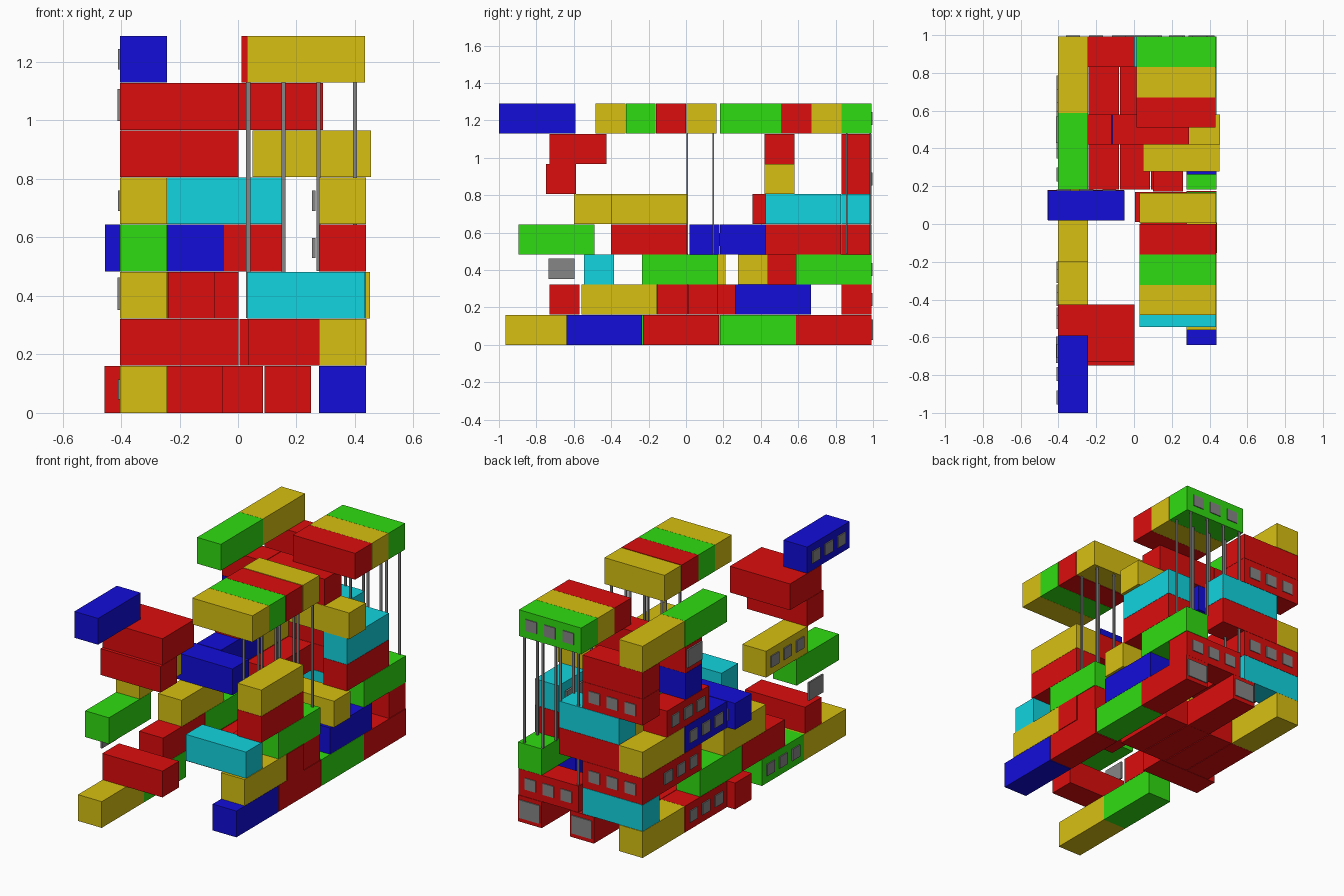
import bpy

if "Cube" in bpy.data.objects:
    bpy.data.objects.remove(bpy.data.objects["Cube"])

PITCH, H, W, L = 0.1613, 0.16, 0.16, 0.405
COLOURS = {
    "red": (0.72, 0.004, 0.004, 1), "yellow": (0.69, 0.53, 0.006, 1),
    "green": (0.03, 0.72, 0.006, 1), "blue": (0.006, 0.004, 0.70, 1),
    "cyan": (0.006, 0.66, 0.74, 1), "grey": (0.24, 0.24, 0.24, 1),
}
MATS = {}
for key, rgba in COLOURS.items():
    MATS[key] = bpy.data.materials.new(key + "_paint")
    MATS[key].diffuse_color = rgba


def box(name, colour, x0, x1, y0, y1, z0, z1):
    bpy.ops.mesh.primitive_cube_add(size=1, location=((x0 + x1) / 2, (y0 + y1) / 2, (z0 + z1) / 2))
    ob = bpy.context.object
    ob.name = name
    ob.scale = (x1 - x0, y1 - y0, z1 - z0)
    ob.data.materials.append(MATS[colour])
    return ob


def along_y(level, colour, x, y, windows="", length=L):
    """Container running front to back; x, y is its low corner."""
    z = level * PITCH
    box("container_level_%d" % level, colour, x, x + W, y, y + length, z, z + H)
    if windows in ("left", "inner"):
        wx = x - 0.007 if windows == "left" else x - 0.024
        for i in range(3):
            yc = y + length * (0.2 + 0.3 * i)
            box("window", "grey", wx, wx + 0.012, yc - 0.037, yc + 0.037, z + 0.045, z + 0.115)
    if windows == "end":
        box("end_window", "grey", x + 0.012, x + W - 0.012, y + length - 0.004, y + length + 0.006,
            z + 0.025, z + 0.135)


def along_x(level, colour, x, y, windows="", length=L):
    """Container running left to right; x, y is its low corner."""
    z = level * PITCH
    box("cross_container_level_%d" % level, colour, x, x + length, y, y + W, z, z + H)
    if windows == "back":
        for i in range(3):
            xc = x + length * (0.2 + 0.3 * i)
            box("window", "grey", xc - 0.037, xc + 0.037, y + W - 0.005, y + W + 0.005, z + 0.045, z + 0.115)


LX, RX = -0.403, 0.277   # left and right column edges

# Level 0
for c, y, w in (("yellow", -0.965, ""), ("green", -0.56, "left"), ("red", 0.182, "left"), ("yellow", 0.588, "")):
    along_y(0, c, LX, y, w)
for c, y, w in (("blue", -0.64, ""), ("red", -0.23, ""), ("green", 0.182, ""), ("red", 0.588, "end")):
    along_y(0, c, RX, y, w)
along_x(0, "red", -0.457, 0.02)
along_y(0, "red", -0.24, 0.182)
along_y(0, "red", -0.075, 0.182)
along_y(0, "red", 0.09, 0.182)
along_y(0, "red", -0.075, 0.588, "end")

# Level 1
along_x(1, "red", LX, -0.73)
along_y(1, "red", LX, -0.375)
along_y(1, "green", LX, 0.035)
along_x(1, "cyan", LX, 0.832)
along_y(1, "yellow", RX, -0.56)
along_x(1, "red", 0.035, -0.153)
along_x(1, "red", 0.005, 0.01, length=0.43)
along_y(1, "red", 0.10, 0.172)
along_y(1, "blue", RX, 0.262)
along_x(1, "red", 0.03, 0.832, "back")

# Level 2
along_y(2, "yellow", LX, -0.195)
along_y(2, "red", LX, 0.425, "left")
along_y(2, "red", -0.24, 0.425)
along_x(2, "red", LX, 0.832, "back")
along_x(2, "cyan", 0.03, -0.545)
along_y(2, "green", RX, -0.235)
along_x(2, "yellow", 0.047, 0.278)
along_y(2, "green", RX, 0.588)

# Level 3
along_y(3, "green", LX, -0.895)
along_x(3, "blue", -0.455, 0.018, "back")
along_y(3, "blue", LX, 0.182, "left")
along_y(3, "yellow", LX, 0.588)
along_y(3, "red", RX, -0.40)
along_y(3, "red", RX, 0.425, "inner")
along_x(3, "red", -0.243, 0.832)

# Level 4
along_y(4, "yellow", LX, -0.60, "left")
along_y(4, "red", LX, 0.355, "left")
along_y(4, "yellow", RX, -0.40)
along_y(4, "cyan", RX, 0.425, "inner")
along_x(4, "cyan", -0.243, 0.832)

# Level 5
along_x(5, "red", LX, -0.748)
along_x(5, "blue", LX, 0.42)
along_x(5, "yellow", 0.05, 0.42)
along_x(5, "red", LX, 0.832, "back")

# Level 6
along_x(6, "red", LX, -0.73)
along_x(6, "red", LX, -0.585)
along_x(6, "red", LX, 0.421, length=0.285)
along_x(6, "red", -0.115, 0.42)
along_x(6, "red", LX, 0.832)

# Level 7
along_y(7, "blue", LX, -1.0, "left", 0.41)
along_y(7, "green", LX, 0.182)
along_y(7, "yellow", LX, 0.588)
for c, y in (("yellow", -0.483), ("green", -0.322), ("red", -0.161), ("yellow", 0.004)):
    along_x(7, c, 0.03, y)
for c, x, y, w in (("red", 0.012, 0.51, ""), ("yellow", 0.012, 0.671, ""), ("green", 0.012, 0.832, "back")):
    along_x(7, c, x, y, w, 0.42)

# Loose end panels beside the left column
for y, z in ((-0.665, 2 * PITCH + 0.085), (0.50, 6 * PITCH + 0.085)):
    box("end_panel", "grey", -0.412, -0.402, y - 0.07, y + 0.07, z - 0.055, z + 0.055)

# Slim posts holding up the two top decks
for y in (0.008, 0.145, 0.86, 0.985):
    for x, z in ((0.035, 0.325), (0.155, 0.325 if y < 0.5 else 0.485), (0.275, 0.485), (0.40, 0.485)):
        box("post", "grey", x - 0.007, x + 0.007, y - 0.004, y + 0.004, z, 7 * PITCH)

for m in bpy.data.materials:
    if m.users and not m.is_grease_pencil:
        m.use_nodes = True
        m.node_tree.nodes["Principled BSDF"].inputs["Base Color"].default_value = m.diffuse_color
